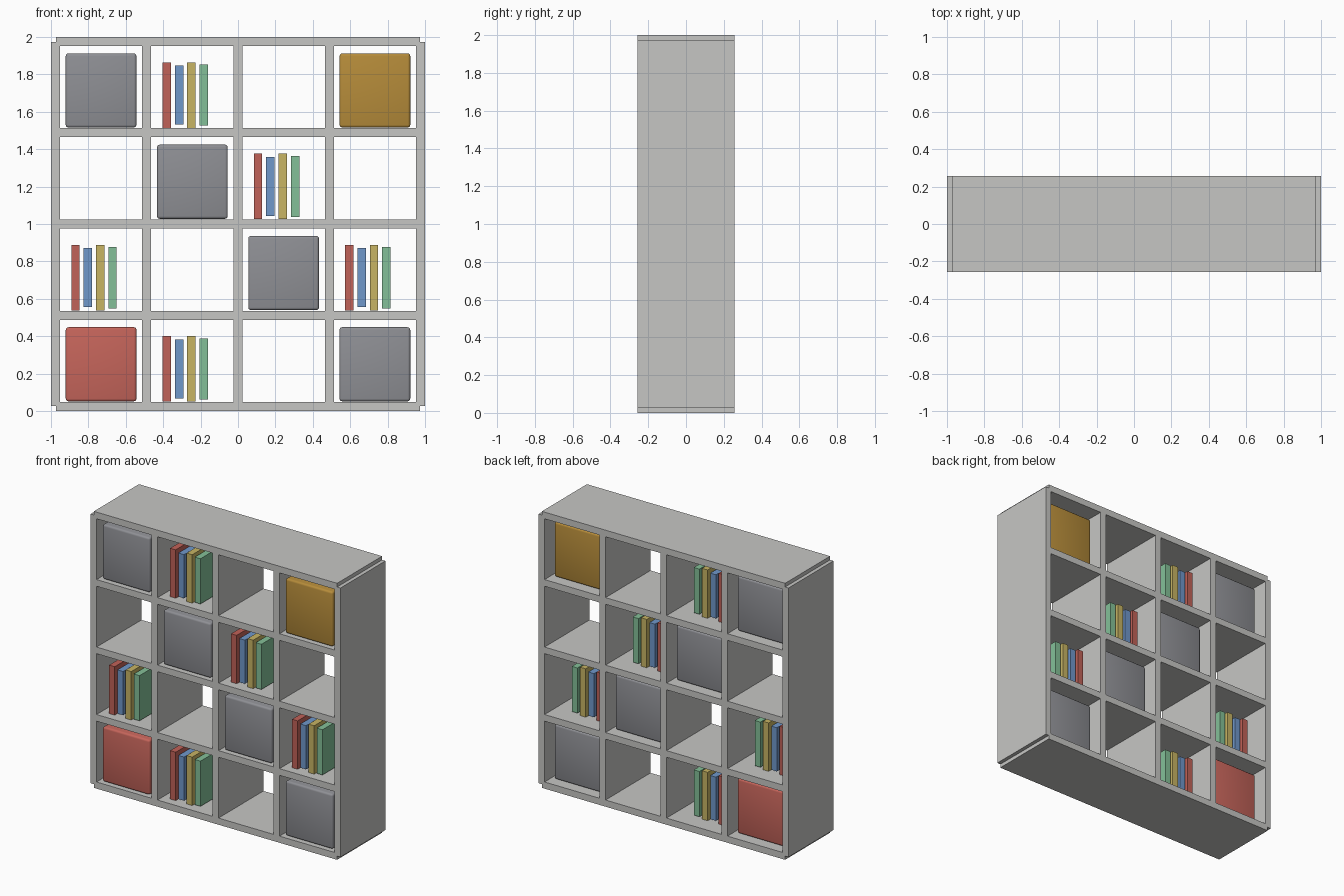
import bpy, bmesh

if "Cube" in bpy.data.objects:
    bpy.data.objects.remove(bpy.data.objects["Cube"])

def lin(c):
    c /= 255
    return c / 12.92 if c <= 0.04045 else ((c + 0.055) / 1.055) ** 2.4

def material(name, rgb):
    m = bpy.data.materials.new(name)
    m.diffuse_color = (*[lin(c) for c in rgb], 1)
    m.use_nodes = True
    m.node_tree.nodes["Principled BSDF"].inputs["Base Color"].default_value = m.diffuse_color
    return m

FRAME = material("pale_grey", (198, 198, 196))
GREY = material("box_grey", (143, 144, 149))
GOLD = material("box_gold", (182, 140, 58))
RED = material("box_red", (198, 101, 91))
BOOK_COLOURS = [material("book_red", (193, 98, 88)),
                material("book_blue", (112, 152, 203)),
                material("book_yellow", (200, 181, 100)),
                material("book_green", (132, 192, 152))]

def block(name, x, y, z, mat, bevel=0):
    """Box from (min, max) ranges, optionally with soft rounded edges."""
    bm = bmesh.new()
    bmesh.ops.create_cube(bm, size=1)
    for v in bm.verts:
        for i, (lo, hi) in enumerate((x, y, z)):
            v.co[i] = lo if v.co[i] < 0 else hi
    if bevel:
        bmesh.ops.bevel(bm, geom=bm.edges[:], offset=bevel, segments=3,
                        profile=0.5, affect='EDGES')
        for f in bm.faces:
            f.smooth = True
    me = bpy.data.meshes.new(name)
    bm.to_mesh(me)
    bm.free()
    me.materials.append(mat)
    ob = bpy.data.objects.new(name, me)
    bpy.context.collection.objects.link(ob)
    return ob

T = 0.024          # half board thickness
STEP = 0.488       # cell pitch
DEPTH = (-0.257, 0.257)

# Outer frame: corners are left stepped, boards end halfway into each other
for name, s in (("left", -1), ("right", 1)):
    c = s * 2 * STEP
    block(name + "_side", (c - T, c + T), DEPTH, (0.027, 1.973), FRAME)
for name, c in (("bottom_board", T), ("top_board", 2 - T)):
    block(name, (-0.973, 0.973), DEPTH, (c - T, c + T), FRAME)

# Inner shelves run across; uprights fill between them
for i in (-1, 0, 1):
    c = i * STEP
    block("shelf", (-2 * STEP + T, 2 * STEP - T), DEPTH, (1 + c - T, 1 + c + T), FRAME)
    for r in range(4):
        z0 = r * STEP + 2 * T
        block("upright", (c - T, c + T), DEPTH, (z0, z0 + STEP - 2 * T), FRAME)

def storage_box(x, z, mat):
    block("storage_box", (x - 0.189, x + 0.189), (-0.235, 0.19),
          (z + 0.004, z + 0.4), mat, bevel=0.014)

def books(x, z):
    for i, (h, mat) in enumerate(zip((0.35, 0.316, 0.35, 0.327), BOOK_COLOURS)):
        c = x - 0.137 + 0.066 * i
        zc = z + 0.177
        block("book", (c - 0.0225, c + 0.0225), (-0.2, 0.14),
              (zc - h / 2, zc + h / 2), mat)

# Contents, rows from bottom to top: R/G/Y boxes, b books, . empty
fills = {"R": RED, "G": GREY, "Y": GOLD}
for r, row in enumerate(("Rb.G", "b.Gb", ".Gb.", "Gb.Y")):
    for k, item in enumerate(row):
        x, z = (k - 1.5) * STEP, r * STEP + 2 * T
        if item == "b":
            books(x, z)
        elif item in fills:
            storage_box(x, z, fills[item])
